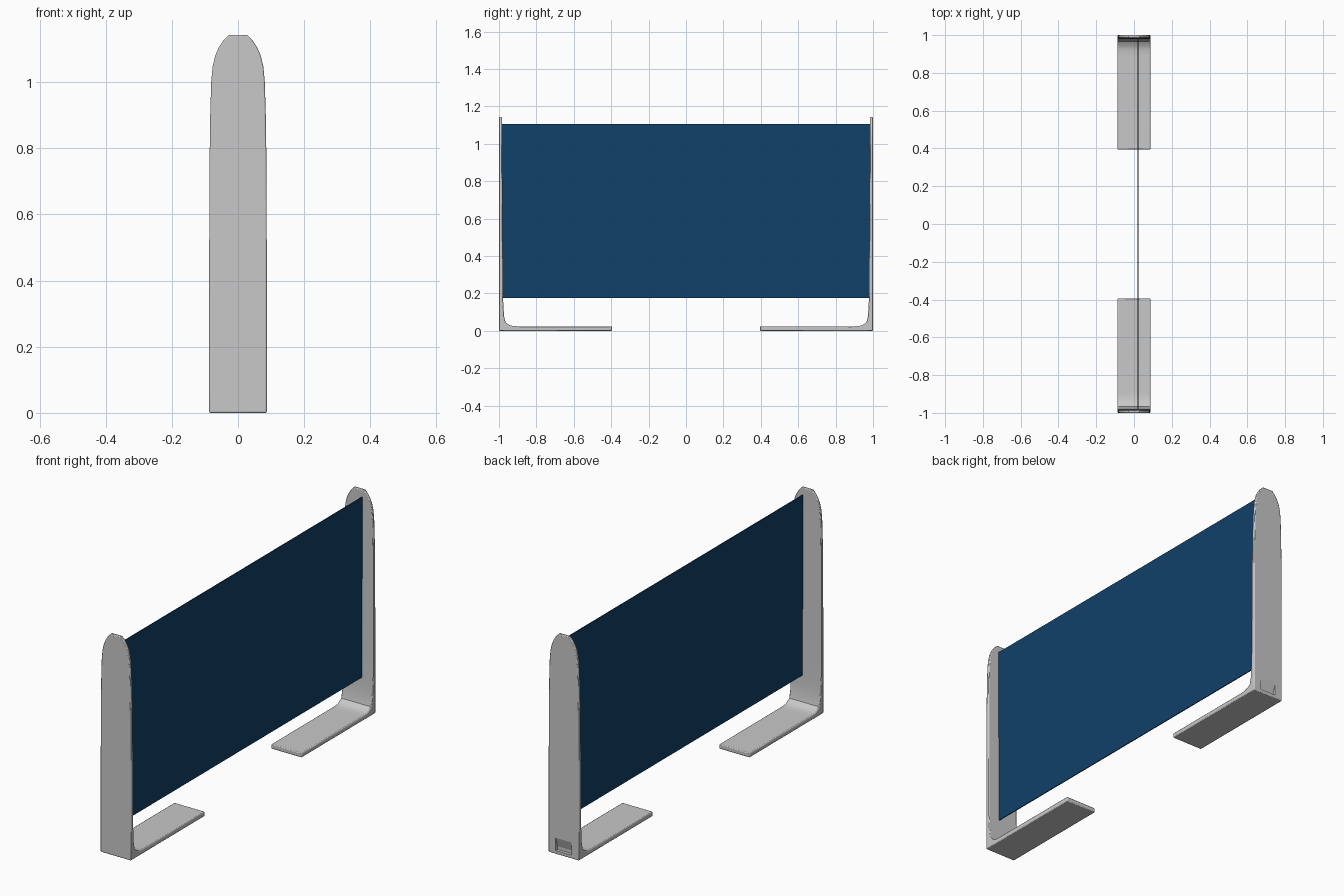
import bpy, bmesh

if "Cube" in bpy.data.objects:
    bpy.data.objects.remove(bpy.data.objects["Cube"])


def material(name, rgb):
    m = bpy.data.materials.new(name)
    m.diffuse_color = (*rgb, 1)
    m.use_nodes = True
    m.node_tree.nodes["Principled BSDF"].inputs["Base Color"].default_value = m.diffuse_color
    return m


grey = material("light grey", (0.58, 0.58, 0.58))
blue = material("deep blue", (0.005, 0.052, 0.14))


def loft(name, sections, mat):
    """Join a row of four-point sections into a closed solid."""
    bm = bmesh.new()
    rings = [[bm.verts.new(p) for p in s] for s in sections]
    n = len(rings[0])
    for a, b in zip(rings, rings[1:]):
        for i in range(n):
            j = (i + 1) % n
            bm.faces.new((a[i], a[j], b[j], b[i]))
    bm.faces.new(rings[0])
    bm.faces.new(rings[-1])
    bmesh.ops.recalc_face_normals(bm, faces=bm.faces)
    me = bpy.data.meshes.new(name)
    bm.to_mesh(me)
    bm.free()
    ob = bpy.data.objects.new(name, me)
    bpy.context.collection.objects.link(ob)
    me.materials.append(mat)
    return ob


# L-shaped stand: outer (y, z), inner (y, z), half width
STATIONS = [
    (0.395, 0.000, 0.395, 0.024, 0.087),
    (0.890, 0.000, 0.890, 0.024, 0.087),
    (0.925, 0.000, 0.925, 0.025, 0.087),
    (0.948, 0.000, 0.944, 0.031, 0.087),
    (1.000, 0.000, 0.965, 0.045, 0.087),
    (1.000, 0.060, 0.973, 0.080, 0.087),
    (1.000, 0.120, 0.976, 0.130, 0.087),
    (1.000, 0.190, 0.979, 0.190, 0.087),
    (1.000, 0.500, 0.980, 0.500, 0.087),
    (1.000, 0.760, 0.982, 0.760, 0.086),
    (1.000, 0.900, 0.983, 0.900, 0.084),
    (1.000, 1.000, 0.984, 1.000, 0.081),
    (1.000, 1.045, 0.984, 1.045, 0.077),
    (1.000, 1.080, 0.984, 1.080, 0.069),
    (1.000, 1.105, 0.984, 1.105, 0.058),
    (1.000, 1.125, 0.984, 1.125, 0.045),
    (1.000, 1.142, 0.984, 1.142, 0.029),
]


def stand(name, s):
    return loft(name, [[(-w, s * oy, oz), (w, s * oy, oz), (w, s * iy, iz), (-w, s * iy, iz)]
                       for oy, oz, iy, iz, w in STATIONS], grey)


front_stand = stand("front_stand", -1)
back_stand = stand("back_stand", 1)

# Sloped finger recess low on the outside of the back stand
cutter = loft("recess_cutter", [[(x, 1.02, 0.018), (x, 0.984, 0.018), (x, 0.984, 0.034),
                                 (x, 1.0005, 0.085), (x, 1.02, 0.085)]
                                for x in (-0.045, 0.045)], grey)
cutter.hide_render = True
cutter.hide_set(True)

# Softened edges
for ob in (front_stand, back_stand):
    bev = ob.modifiers.new("soft edges", 'BEVEL')
    bev.width = 0.004
    bev.segments = 2
    bev.limit_method = 'ANGLE'
    bev.angle_limit = 0.9
    if ob is back_stand:
        cut = ob.modifiers.new("recess", 'BOOLEAN')
        cut.object = cutter
        cut.operation = 'DIFFERENCE'
        cut.solver = 'EXACT'
    bpy.ops.object.select_all(action='DESELECT')
    ob.select_set(True)
    bpy.context.view_layer.objects.active = ob
    bpy.ops.object.shade_smooth_by_angle(angle=0.6)

# Screen panel stretched between the stands
X, T, Y, Z0, Z1 = 0.021, 0.0025, 0.983, 0.175, 1.106
loft("screen_panel", [[(X - T, y, Z0), (X + T, y, Z0), (X + T, y, Z1), (X - T, y, Z1)]
                      for y in (-Y, Y)], blue)
